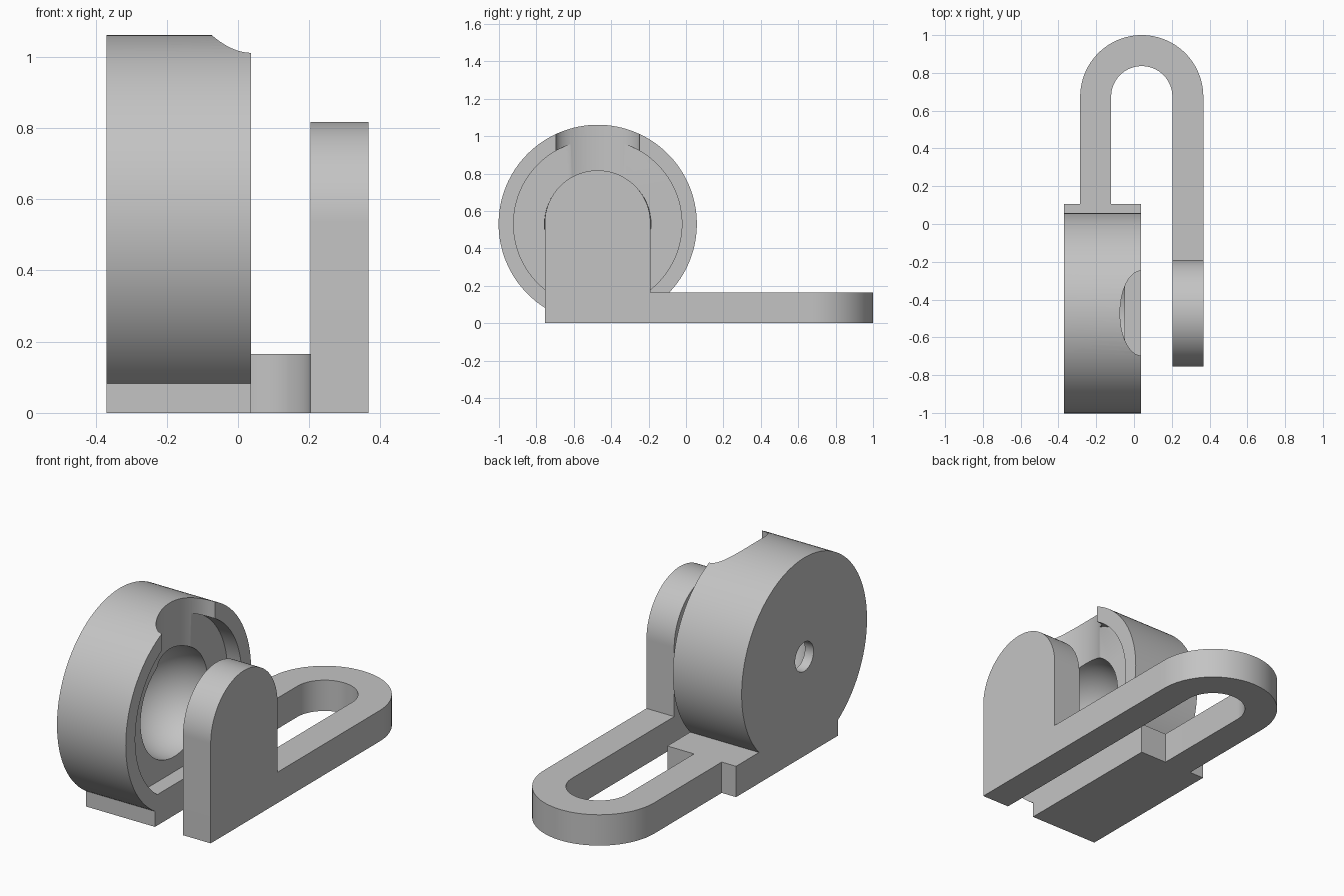
import bpy, bmesh, math
from mathutils import Matrix, Vector

if "Cube" in bpy.data.objects:
    bpy.data.objects.remove(bpy.data.objects["Cube"], do_unlink=True)

grey = bpy.data.materials.new("plain_grey")
grey.use_nodes = True
colour = (0.55, 0.55, 0.55, 1)
grey.diffuse_color = colour
for node in grey.node_tree.nodes:
    if node.type == "BSDF_PRINCIPLED":
        node.inputs["Base Color"].default_value = colour

# Shared dimensions
BACK, FACE = -0.37, 0.037      # drum and foot along x
ARM_IN, ARM_OUT = 0.203, 0.367  # right arm along x
AXIS_Y, AXIS_Z = -0.472, 0.531  # drum axis
FRONT, BASE_H = -0.755, 0.165
RECESS = -0.047                # recess floor


def arc(cx, cy, rx, ry, start, end, n):
    """Points on an elliptical arc, angles in degrees."""
    pts = []
    for i in range(n + 1):
        a = math.radians(start + (end - start) * i / n)
        pts.append((cx + rx * math.cos(a), cy + ry * math.sin(a)))
    return pts


def ring(cx, cy, rx, ry, n=128):
    return arc(cx, cy, rx, ry, 0, 360, n)[:-1]


def extrude(name, profile, lo, hi, axis):
    """Prism: xy profile along z, or yz profile along x."""
    bm = bmesh.new()
    place = (lambda p: (lo, *p)) if axis == "x" else (lambda p: (*p, lo))
    face = bm.faces.new([bm.verts.new(place(p)) for p in profile])
    out = bmesh.ops.extrude_face_region(bm, geom=[face])
    move = Vector((hi - lo, 0, 0)) if axis == "x" else Vector((0, 0, hi - lo))
    bmesh.ops.translate(bm, vec=move, verts=[v for v in out["geom"] if isinstance(v, bmesh.types.BMVert)])
    return finish(name, bm)


def finish(name, bm):
    bmesh.ops.recalc_face_normals(bm, faces=bm.faces)
    mesh = bpy.data.meshes.new(name)
    bm.to_mesh(mesh)
    bm.free()
    mesh.materials.append(grey)
    obj = bpy.data.objects.new(name, mesh)
    bpy.context.collection.objects.link(obj)
    return obj


def select(obj):
    bpy.ops.object.select_all(action="DESELECT")
    obj.select_set(True)
    bpy.context.view_layer.objects.active = obj


def cut(target, cutter):
    cutter.hide_render = True
    mod = target.modifiers.new("cut", "BOOLEAN")
    mod.operation, mod.solver, mod.object = "DIFFERENCE", "EXACT", cutter
    select(target)
    bpy.ops.object.modifier_apply(modifier=mod.name)
    bpy.data.objects.remove(cutter, do_unlink=True)


# Drum housing with recess, bowl, top channel and rear hole
drum = extrude("drum_housing", ring(AXIS_Y, AXIS_Z, 0.53, 0.53), BACK, FACE, "x")
cut(drum, extrude("recess_cutter", ring(AXIS_Y, AXIS_Z, 0.45, 0.45), RECESS, 0.2, "x"))

bm = bmesh.new()
bmesh.ops.create_uvsphere(bm, u_segments=64, v_segments=32, radius=0.285)
bmesh.ops.transform(bm, verts=bm.verts, matrix=Matrix.Translation((RECESS + 0.002, AXIS_Y, AXIS_Z))
                    @ Matrix.Rotation(math.pi / 2, 4, "Y"))
cut(drum, finish("bowl_cutter", bm))
cut(drum, extrude("channel_cutter", ring(FACE + 0.001, AXIS_Y, 0.112, 0.224, 96), AXIS_Z + 0.01, 1.2, "z"))
cut(drum, extrude("hole_cutter", ring(AXIS_Y, AXIS_Z, 0.078, 0.078, 48), BACK - 0.1, -0.2, "x"))

# Foot block under the drum
foot = extrude("foot_block", [(BACK, FRONT), (FACE, FRONT), (FACE, 0.105), (BACK, 0.105)], 0, BASE_H, "z")

# U-shaped loop joining the foot to the front plate
mid = 0.041
outline = [(ARM_OUT, -0.19)] + arc(mid, 0.674, 0.326, 0.326, 0, 180, 48) + [(-0.285, 0.105)]
outline += [(-0.121, 0.105)] + arc(mid, 0.674, 0.162, 0.162, 180, 0, 48) + [(ARM_IN, -0.19)]
loop = extrude("base_loop", outline, 0, BASE_H, "z")

# Round-topped plate facing the bowl
plate_r = 0.2825
plate = extrude("round_top_plate", [(FRONT, 0), (FRONT + 2 * plate_r, 0)]
                + arc(FRONT + plate_r, 0.535, plate_r, plate_r, 0, 180, 64), ARM_IN, ARM_OUT, "x")

for part in (drum, foot, loop, plate):
    select(part)
    bpy.ops.object.shade_smooth_by_angle(angle=math.radians(30))
